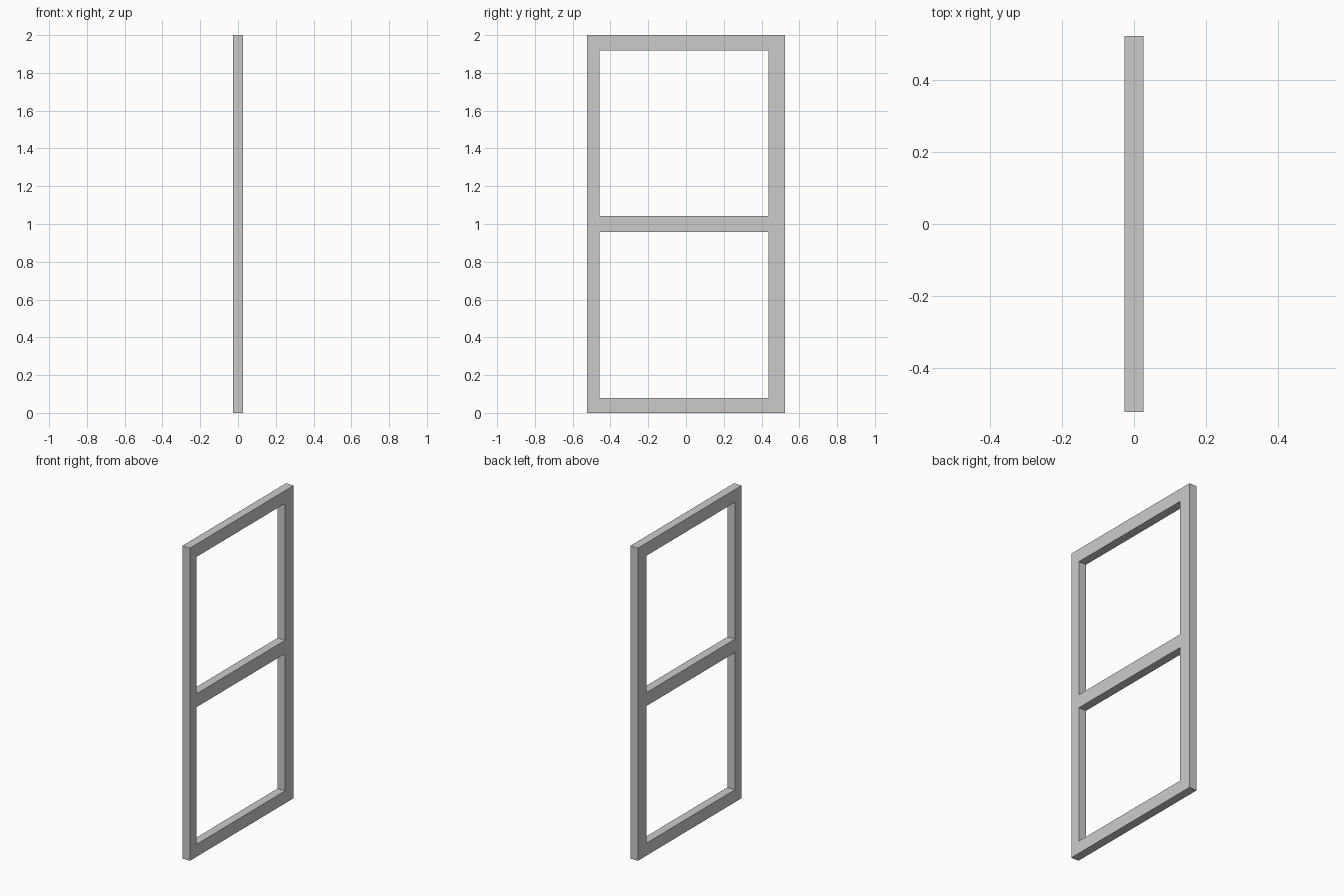
import bpy, bmesh

if "Cube" in bpy.data.objects:
    bpy.data.objects.remove(bpy.data.objects["Cube"])

# Frame layout: cell boundaries across the width (y) and up the height (z)
HALF_T = 0.027
YS = [-0.524, -0.457, 0.438, 0.524]
ZS = [0.0, 0.08, 0.957, 1.043, 1.918, 2.0]
OPENINGS = {(1, 1), (1, 3)}  # lower and upper panes

# Flat face of the frame: stiles and rails, with the two panes left open
bm = bmesh.new()
grid = [[bm.verts.new((-HALF_T, y, z)) for z in ZS] for y in YS]
for i in range(len(YS) - 1):
    for j in range(len(ZS) - 1):
        if (i, j) not in OPENINGS:
            bm.faces.new((grid[i][j], grid[i + 1][j],
                          grid[i + 1][j + 1], grid[i][j + 1]))

# Thickness of the frame
ext = bmesh.ops.extrude_face_region(bm, geom=bm.faces[:], use_keep_orig=True)
new_verts = [g for g in ext["geom"] if isinstance(g, bmesh.types.BMVert)]
bmesh.ops.translate(bm, verts=new_verts, vec=(2 * HALF_T, 0, 0))
bmesh.ops.recalc_face_normals(bm, faces=bm.faces[:])

mesh = bpy.data.meshes.new("window_frame")
bm.to_mesh(mesh)
bm.free()
frame = bpy.data.objects.new("window_frame", mesh)
bpy.context.collection.objects.link(frame)
